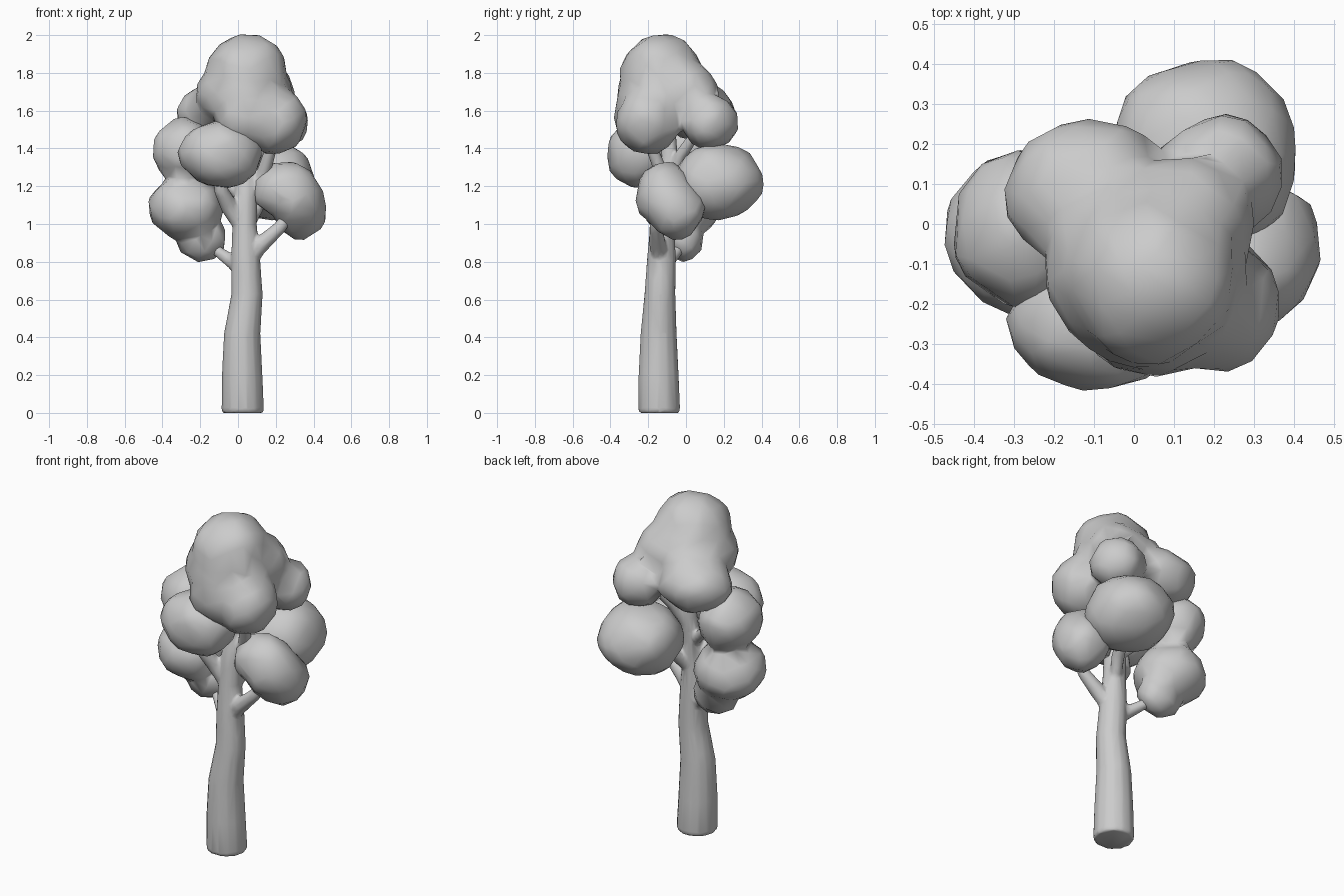
import bpy, bmesh, math, random
from mathutils import Matrix, Vector, noise

random.seed(4)
if "Cube" in bpy.data.objects:
    bpy.data.objects.remove(bpy.data.objects["Cube"], do_unlink=True)

grey = bpy.data.materials.new("plain grey")
grey.use_nodes = True
grey.diffuse_color = (0.6, 0.6, 0.6, 1)
grey.node_tree.nodes["Principled BSDF"].inputs["Base Color"].default_value = (0.6, 0.6, 0.6, 1)


def fused_object(name, bm, voxel, iterations, ratio):
    """Fuse overlapping closed shapes into one softened, coarse surface."""
    bmesh.ops.recalc_face_normals(bm, faces=bm.faces)
    mesh = bpy.data.meshes.new(name)
    bm.to_mesh(mesh)
    bm.free()
    mesh.materials.append(grey)
    obj = bpy.data.objects.new(name, mesh)
    bpy.context.collection.objects.link(obj)
    remesh = obj.modifiers.new("fuse", 'REMESH')
    remesh.mode = 'VOXEL'
    remesh.voxel_size = voxel
    remesh.use_smooth_shade = True
    soften = obj.modifiers.new("soften", 'SMOOTH')
    soften.factor = 0.5
    soften.iterations = iterations
    coarse = obj.modifiers.new("coarsen", 'DECIMATE')
    coarse.ratio = ratio


def limb(bm, points, sides=10, level=False):
    """Tapered tube through (x, y, z, radius) points."""
    centres = [Vector(p[:3]) for p in points]
    rings = []
    for i, p in enumerate(points):
        d = centres[min(i + 1, len(points) - 1)] - centres[max(i - 1, 0)]
        d = Vector((0, 0, 1)) if level else d.normalized()
        u = d.cross(Vector((0, 1, 0))).normalized()
        v = d.cross(u)
        ring = []
        for k in range(sides):
            a = math.tau * k / sides
            ring.append(bm.verts.new(centres[i] + p[3] * (u * math.cos(a) + v * math.sin(a))))
        rings.append(ring)
    for low, high in zip(rings, rings[1:]):
        for k in range(sides):
            n = (k + 1) % sides
            bm.faces.new((low[k], low[n], high[n], high[k]))
    bm.faces.new(rings[0])
    bm.faces.new(rings[-1])


def foliage(name, clumps):
    """Lumpy ellipsoids fused into one leafy mass."""
    bm = bmesh.new()
    for centre, size in clumps:
        matrix = Matrix.LocRotScale(Vector(centre), None, Vector(size))
        ball = bmesh.ops.create_icosphere(bm, subdivisions=3, radius=1)["verts"]
        offset = Vector([random.uniform(0, 9) for _ in range(3)])
        for v in ball:
            v.co = matrix @ (v.co * (1.01 + 0.1 * noise.noise(v.co * 1.6 + offset)))
    fused_object(name, bm, 0.02, 5, 0.05)


# Trunk, leaning slightly
wood = bmesh.new()
limb(wood, [
    (0.025, -0.142, 0, 0.108), (0.025, -0.142, 0.02, 0.113), (0.022, -0.145, 0.2, 0.108),
    (0.022, -0.145, 0.42, 0.097), (0.048, -0.138, 0.63, 0.083), (0.04, -0.13, 0.82, 0.077),
    (0.035, -0.125, 1.0, 0.065), (0.04, -0.115, 1.15, 0.061), (0.045, -0.09, 1.3, 0.05),
    (0.05, -0.09, 1.6, 0.03)], sides=14, level=True)

# Branches: low left, low right, front, back, then three upper ones
branches = [
    [(0.04, -0.13, 0.74, 0.04), (-0.03, -0.1, 0.8, 0.038), (-0.1, -0.05, 0.85, 0.03),
     (-0.19, 0, 0.92, 0.024)],
    [(0.04, -0.13, 0.79, 0.04), (0.12, -0.15, 0.89, 0.046), (0.22, -0.16, 0.98, 0.035),
     (0.3, -0.15, 1.09, 0.028)],
    [(0.035, -0.125, 0.96, 0.04), (-0.045, -0.15, 1.09, 0.047), (-0.09, -0.2, 1.18, 0.039),
     (-0.1, -0.23, 1.32, 0.03)],
    [(0.04, -0.12, 0.95, 0.03), (0.09, -0.03, 1.07, 0.037), (0.17, 0.14, 1.2, 0.03)],
    [(0.045, -0.11, 1.1, 0.03), (0.13, -0.12, 1.25, 0.039), (0.18, -0.19, 1.42, 0.031),
     (0.2, -0.22, 1.5, 0.027)],
    [(0.045, -0.1, 1.2, 0.03), (0.1, -0.03, 1.36, 0.033), (0.18, 0.08, 1.52, 0.027)],
    [(0.04, -0.11, 1.12, 0.03), (-0.12, -0.04, 1.28, 0.031), (-0.28, 0, 1.4, 0.027)],
]
for branch in branches:
    limb(wood, branch)
fused_object("trunk_and_branches", wood, 0.01, 4, 0.12)

# Crown with its lower clumps
foliage("crown", [
    ((0.05, -0.13, 1.79), (0.215, 0.22, 0.213)),
    ((0.03, -0.1, 1.69), (0.255, 0.265, 0.17)),
    ((0.12, 0.0, 1.7), (0.18, 0.17, 0.16)),
    ((0.2, -0.2, 1.55), (0.165, 0.17, 0.18)),
    ((0.05, -0.25, 1.57), (0.18, 0.135, 0.16)),
    ((-0.11, 0.07, 1.59), (0.21, 0.19, 0.155)),
    ((0.22, 0.125, 1.54), (0.155, 0.15, 0.145)),
])
foliage("front_clump", [((-0.09, -0.245, 1.37), (0.222, 0.172, 0.178))])

# Left side clumps
foliage("left_foliage", [
    ((-0.285, -0.015, 1.39), (0.165, 0.195, 0.175)),
    ((-0.275, -0.02, 1.085), (0.193, 0.2, 0.17)),
    ((-0.19, -0.01, 0.92), (0.13, 0.1, 0.12)),
])

# Back and right side clumps
foliage("back_clump", [((0.178, 0.17, 1.225), (0.24, 0.24, 0.2))])
foliage("right_foliage", [
    ((0.25, -0.115, 1.18), (0.175, 0.143, 0.145)),
    ((0.3, -0.1, 1.13), (0.155, 0.16, 0.15)),
    ((0.325, -0.055, 1.08), (0.142, 0.155, 0.16)),
])
